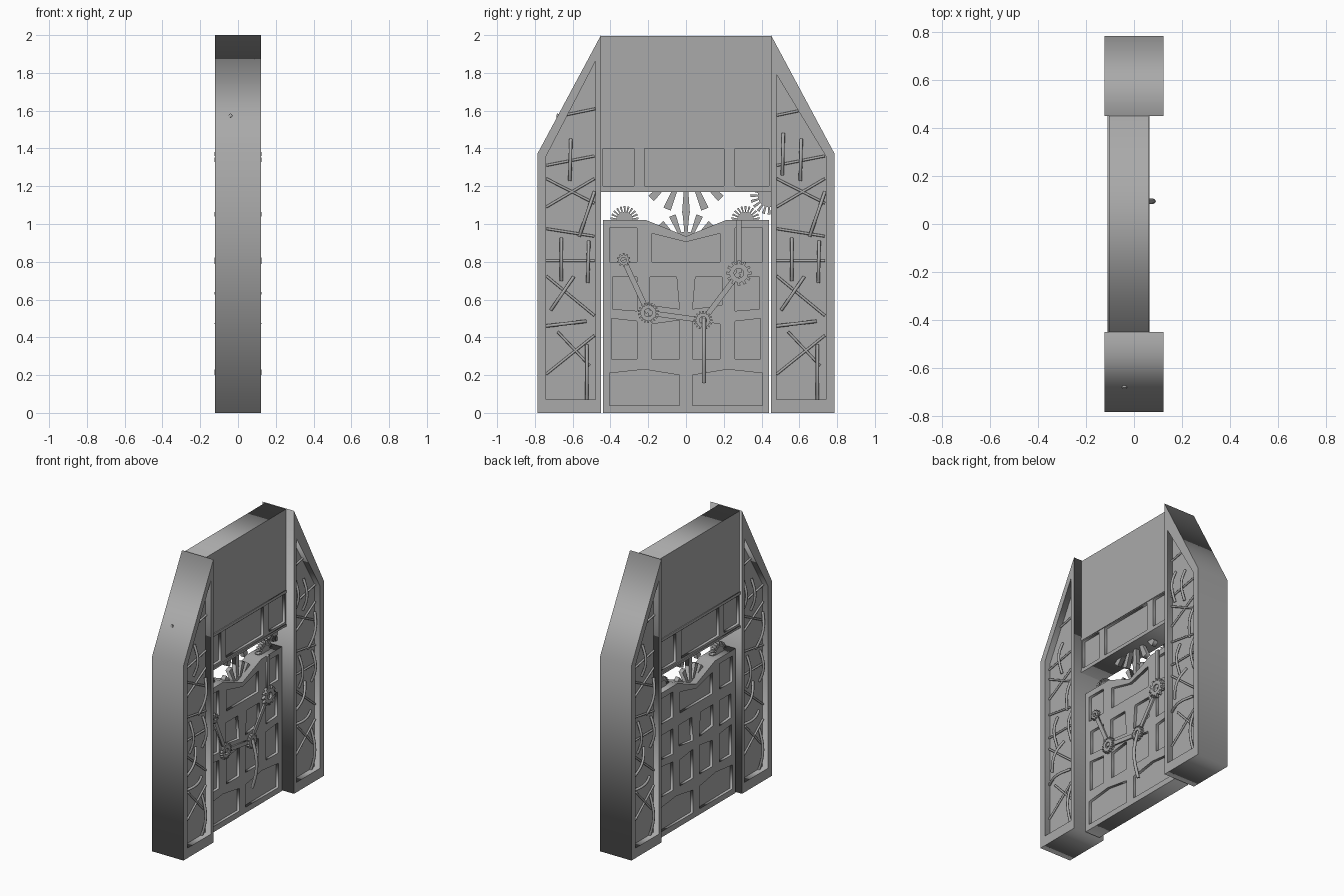
import bpy, math
from mathutils import Matrix, Vector

if "Cube" in bpy.data.objects:
    bpy.data.objects.remove(bpy.data.objects["Cube"])

metal = bpy.data.materials.new("plain_grey")
metal.use_nodes = True
GREY = (0.4, 0.4, 0.4, 1)
metal.diffuse_color = GREY
metal.node_tree.nodes["Principled BSDF"].inputs["Base Color"].default_value = GREY

# Local x, y, z become world y, z, x
SIDE = Matrix(((0, 0, 1, 0), (1, 0, 0, 0), (0, 1, 0, 0), (0, 0, 0, 1)))
HALF_TURN = Matrix.Rotation(math.pi, 4, 'Z')


def finish(name, curve, matrix, smooth=False):
    ob = bpy.data.objects.new(name, curve)
    bpy.context.collection.objects.link(ob)
    curve.materials.append(metal)
    bpy.ops.object.select_all(action='DESELECT')
    ob.select_set(True)
    bpy.context.view_layer.objects.active = ob
    bpy.ops.object.convert(target='MESH')
    ob = bpy.context.object
    ob.data.transform(matrix)
    if smooth:
        bpy.ops.object.shade_smooth_by_angle(angle=math.radians(50))
    return ob


def plate(name, loops, x0, x1, turn=False):
    """Flat outline in the y-z plane with optional holes, from x0 to x1."""
    curve = bpy.data.curves.new(name, 'CURVE')
    curve.dimensions = '2D'
    curve.fill_mode = 'BOTH'
    curve.extrude = (x1 - x0) / 2
    for pts in loops:
        s = curve.splines.new('POLY')
        s.points.add(len(pts) - 1)
        for p, (u, v) in zip(s.points, pts):
            p.co = (u, v, 0, 1)
        s.use_cyclic_u = True
    m = Matrix.Translation(((x0 + x1) / 2, 0, 0)) @ SIDE
    return finish(name, curve, HALF_TURN @ m if turn else m)


def rod(name, a, b, r, bow=0.0, turn=False):
    """Round rod between two points, bowed outward along x."""
    curve = bpy.data.curves.new(name, 'CURVE')
    curve.dimensions = '3D'
    curve.bevel_depth = r
    curve.bevel_resolution = 2
    curve.use_fill_caps = True
    n = 8 if bow else 1
    s = curve.splines.new('POLY')
    s.points.add(n)
    a, b = Vector(a), Vector(b)
    for i, p in enumerate(s.points):
        t = i / n
        q = a.lerp(b, t)
        p.co = (q.x + bow * math.sin(math.pi * t), q.y, q.z, 1)
    return finish(name, curve, HALF_TURN if turn else Matrix(), True)


def rect(y0, y1, z0, z1):
    return [(y0, z0), (y1, z0), (y1, z1), (y0, z1)]


def mirror(pts):
    return [(-y, z) for y, z in pts]


def circle(c, r, n=20):
    return [(c[0] + r * math.cos(k * math.tau / n),
             c[1] + r * math.sin(k * math.tau / n)) for k in range(n)]


def gear(name, c, root, tip, teeth, x0, x1, root_w=0.25, tip_w=0.25, hole=0.0):
    pts = []
    for k in range(teeth):
        for off, r in ((-root_w, root), (-tip_w, tip), (tip_w, tip), (root_w, root)):
            ang = math.pi / 2 + (k + off) * math.tau / teeth
            pts.append((c[0] + r * math.cos(ang), c[1] + r * math.sin(ang)))
    plate(name, [pts] + ([circle(c, hole)] if hole else []), x0, x1)


# Towers: core slab with a window frame on each face
tower = [(0.45, 0), (0.785, 0), (0.785, 1.375), (0.45, 2.0)]
right_window = [(0.48, 0.07), (0.74, 0.07), (0.74, 1.36), (0.48, 1.79)]
left_window = [(-0.48, 0.07), (-0.74, 0.07), (-0.74, 1.36), (-0.48, 1.86)]
for side, outline in (("left", tower), ("right", mirror(tower))):
    plate(side + "_tower_core", [outline], -0.08, 0.08)
for turn, face in ((False, "front"), (True, "rear")):
    plate(face + "_tower_frame_a", [tower, right_window], 0.08, 0.123, turn)
    plate(face + "_tower_frame_b", [mirror(tower), left_window], 0.08, 0.123, turn)

# Tower rods, as offset and height pairs across the window
thin = [(0, 1.31, .255, 1.36), (0, 1.24, .255, 1.11), (0, 1.09, .255, 1.24),
        (0, .975, .255, .935), (0, .805, .255, .805), (0, .725, .255, .515),
        (.06, .43, .23, .25), (0, .205, .255, .41)]
bowed = [(.13, 1.45, .125, 1.23), (.08, .925, .08, .7), (.225, .91, .22, .69),
         (.145, .72, .025, .545), (.255, 1.17, .175, .935), (0, .46, .21, .485),
         (.215, .36, .215, .07)]
extra = [(.035, 1.48, .03, 1.26)]
for turn in (False, True):
    for y0 in (-0.74, 0.48):
        for a, za, b, zb in thin:
            rod("brace_rod", (0.088, y0 + a, za), (0.088, y0 + b, zb), 0.007, 0, turn)
        for a, za, b, zb in bowed + (extra if y0 > 0 else []):
            rod("bowed_rod", (0.085, y0 + a, za), (0.085, y0 + b, zb), 0.009, 0.03, turn)
    rod("upper_rod", (0.088, 0.48, 1.575), (0.088, 0.6, 1.6), 0.007, 0, turn)
    rod("upper_rod", (0.085, -0.65, 1.575), (0.088, -0.48, 1.61), 0.007, 0, turn)
rod("rod_stub", (-0.04, -0.66, 1.57), (-0.04, -0.685, 1.575), 0.01)

# Header with a panelled lower band
plate("header", [rect(-0.45, 0.45, 1.42, 1.995)], -0.105, 0.06)
plate("header_band_core", [rect(-0.45, 0.45, 1.18, 1.41)], -0.085, 0.04)
holes = [rect(-0.44, -0.275, 1.2, 1.4), rect(-0.22, 0.2, 1.2, 1.4),
         rect(0.26, 0.44, 1.2, 1.4)]
for x0, x1 in ((0.04, 0.06), (-0.105, -0.085)):
    plate("header_band_frame", [rect(-0.45, 0.45, 1.18, 1.41)] + holes, x0, x1)
plate("header_moulding", [rect(-0.45, 0.45, 1.405, 1.425)], -0.11, 0.065)
plate("header_sill", [rect(-0.45, 0.45, 1.17, 1.185)], -0.11, 0.065)

# Door with sunken panels on both faces
door = [(-0.44, 0), (0.44, 0), (0.44, 1.02), (0.21, 1.02), (0, 0.935),
        (-0.21, 1.02), (-0.44, 1.02)]
half_panels = [
    [(0.035, .04), (0.405, .04), (0.405, .21), (0.22, .23), (0.035, .2)],
    [(0.26, .285), (0.395, .285), (0.395, .5), (0.26, .485)],
    [(0.035, .285), (0.18, .285), (0.18, .47), (0.035, .49)],
    [(0.26, .54), (0.39, .55), (0.39, .72), (0.26, .72)],
    [(0.035, .55), (0.19, .57), (0.19, .72), (0.05, .72)],
    rect(0.26, 0.405, 0.8, 0.98)]
panels = half_panels + [mirror(p) for p in half_panels]
panels.append([(-.18, .8), (.18, .8), (.18, .95), (0, .905), (-.18, .95)])
plate("door_core", [door], -0.06, 0.015)
plate("door_front_frame", [door] + panels, 0.015, 0.035)
plate("door_rear_frame", [door] + panels, -0.08, -0.06)

# Gears in the gap above the door
gear("hanging_gear", (0, 1.32), 0.13, 0.262, 16, -0.035, -0.005, 0.22, 0.2)
gear("door_top_gear", (0, 0.87), 0.09, 0.19, 16, -0.035, -0.005, 0.25, 0.25)
for y in (-0.325, 0.315):
    gear("door_corner_gear", (y, 1.02), 0.045, 0.075, 22, -0.035, -0.005)
gear("tower_gear", (0.44, 1.15), 0.06, 0.1, 20, -0.035, -0.005)

# Linkage on the door face
pivots = [(-.33, .81), (-.2, .53), (.09, .49), (.28, .74), (.28, 1.02)]
for (ya, za), (yb, zb) in zip(pivots, pivots[1:]):
    d = Vector((yb - ya, zb - za)).normalized() * 0.014
    plate("link_bar", [[(ya - d.y, za + d.x), (ya + d.y, za - d.x),
                        (yb + d.y, zb - d.x), (yb - d.y, zb + d.x)]], 0.034, 0.046)
for c, r, n in zip(pivots, (.036, .055, .05, .067), (10, 18, 16, 12)):
    gear("link_gear", c, r * 0.75, r, n, 0.034, 0.054, 0.25, 0.22, r * 0.38)

# Door handle
rod("door_handle", (0.045, 0.095, 0.5), (0.045, 0.095, 0.16), 0.011, 0.035)
